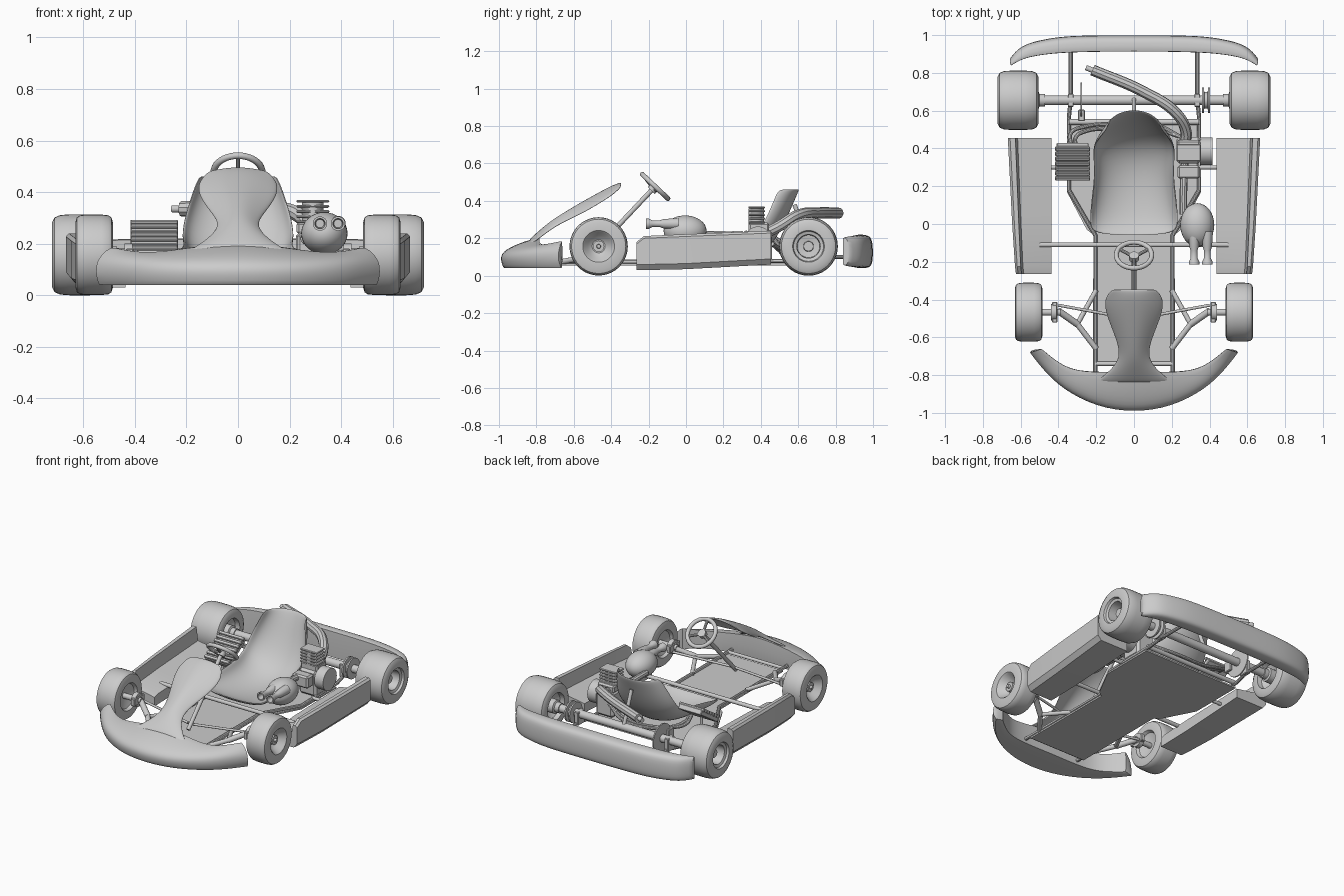
import bpy, bmesh, math
from mathutils import Vector as V

if "Cube" in bpy.data.objects:
    bpy.data.objects.remove(bpy.data.objects["Cube"])


def loft(name, rings, closed=True, cap=True, sub=0, thick=0, crease=()):
    """Skin a list of point rings; optional subdivision, thickness and creased rails."""
    bm = bmesh.new()
    vs = [[bm.verts.new(p) for p in r] for r in rings]
    n = len(rings[0])
    for a, b in zip(vs, vs[1:]):
        for i in range(n if closed else n - 1):
            j = (i + 1) % n
            bm.faces.new((a[i], a[j], b[j], b[i]))
    lay = bm.edges.layers.float.new("crease_edge")
    if closed and cap:
        for r in (vs[0], vs[-1]):
            f = bm.faces.new(r)
            for e in f.edges:
                e[lay] = 0.8
    for a, b in zip(vs, vs[1:]):
        for i in crease:
            bm.edges.get((a[i], b[i]))[lay] = 0.8
    bmesh.ops.recalc_face_normals(bm, faces=bm.faces)
    me = bpy.data.meshes.new(name)
    bm.to_mesh(me)
    bm.free()
    ob = bpy.data.objects.new(name, me)
    bpy.context.collection.objects.link(ob)
    if thick:
        m = ob.modifiers.new("thick", 'SOLIDIFY')
        m.thickness = thick
        m.offset = 0
    if sub:
        ob.modifiers.new("sub", 'SUBSURF').levels = sub
    return ob


def lathe(name, origin, axis, profile, n=32):
    """Revolve (radius, distance) pairs around an axis."""
    o, d = V(origin), V(axis).normalized()
    u = d.orthogonal().normalized()
    w = d.cross(u)
    ang = [2 * math.pi * i / n for i in range(n)]
    return loft(name, [[o + d * t + r * (u * math.cos(a) + w * math.sin(a)) for a in ang]
                       for r, t in profile])


def rod(name, p, q, r, n=20):
    d = V(q) - V(p)
    return lathe(name, p, d, [(r, 0), (r, d.length)], n)


def pipe(name, pts, r, smooth=True):
    cu = bpy.data.curves.new(name, 'CURVE')
    cu.dimensions = '3D'
    cu.bevel_depth, cu.bevel_resolution, cu.use_fill_caps = r, 3, True
    if smooth:
        s = cu.splines.new('BEZIER')
        s.bezier_points.add(len(pts) - 1)
        for b, p in zip(s.bezier_points, pts):
            b.co = p
            b.handle_left_type = b.handle_right_type = 'AUTO'
        s.resolution_u = 8
    else:
        s = cu.splines.new('POLY')
        s.points.add(len(pts) - 1)
        for b, p in zip(s.points, pts):
            b.co = (*p, 1)
    ob = bpy.data.objects.new(name, cu)
    bpy.context.collection.objects.link(ob)
    return ob


def box(name, c, size, rx=0, bevel=0.004):
    bpy.ops.mesh.primitive_cube_add(size=1, location=c, rotation=(rx, 0, 0))
    ob = bpy.context.object
    ob.name = name
    ob.scale = size
    bpy.ops.object.transform_apply(location=False, rotation=False)
    m = ob.modifiers.new("bevel", 'BEVEL')
    m.width = bevel
    return ob


def both(half):
    """Mirror stations given from the centre outwards."""
    return [[V((-p[0], p[1], p[2])) for p in r] for r in half[:0:-1]] + [[V(p) for p in r] for r in half]


# Front bumper: outer xy, inner xy, outer top z, inner top z
half = []
for ox, oy, ix, iy, zo, zi in ((0, -1, 0, -.78, .13, .215), (.2, -.97, .18, -.785, .125, .19),
                               (.38, -.875, .33, -.775, .13, .165), (.48, -.775, .42, -.72, .135, .175),
                               (.553, -.68, .49, -.66, .13, .19)):
    half.append([(ix, iy, .045), (ox * .98, oy + .015, .04), (ox, oy, .075), (ox, oy, zo),
                 ((ox + ix) / 2, (oy + iy) / 2, (zo + zi) / 2 + .01), (ix, iy, zi)])
loft("front_bumper", both(half), sub=2, crease=(0, 1, 5))

# Steering fairing: y, z, half width, edge droop
loft("front_fairing", [[(w * t, y, z - d * t * t) for t in (-1, -.8, -.4, 0, .4, .8, 1)] for y, z, w, d in (
    (-.345, .495, .115, .015), (-.385, .483, .153, .045), (-.45, .45, .157, .055), (-.55, .395, .118, .06),
    (-.65, .335, .078, .045), (-.72, .29, .08, .04), (-.78, .24, .13, .035), (-.84, .185, .21, .025))],
    closed=False, sub=2, thick=.012)

# Rear bumper
half = []
for ox, oy, ix, iy, h in ((0, 1, 0, .915, .09), (.34, 1, .34, .91, .09), (.47, .98, .46, .9, .088),
                          (.6, .95, .585, .88, .083), (.658, .875, .652, .838, .075)):
    half.append([(ix, iy, .13 - h), (ox, oy - .02, .13 - h), (ox, oy, .155 - h), (ox, oy, .1 + h),
                 (ox, oy - .025, .13 + h), (ix, iy, .13 + h)])
loft("rear_bumper", both(half), sub=2, crease=(0, 5))

# Seat: centre line (y, z), rim (y, z), half width
rings = []
for yc, zc, ye, ze, w in ((-.062, .12, -.04, .13, .195), (-.01, .08, -.02, .15, .238), (.15, .06, .12, .18, .225),
                          (.32, .075, .27, .2, .205), (.44, .14, .38, .23, .218), (.52, .27, .43, .31, .205),
                          (.57, .39, .475, .42, .168), (.605, .465, .495, .462, .148)):
    ang = [math.pi / 8 * i for i in range(-4, 5)]
    rings.append([(w * math.sin(a), yc + (ye - yc) * (1 - math.cos(a)), zc + (ze - zc) * (1 - math.cos(a)))
                  for a in ang])
loft("seat", rings, closed=False, sub=2, thick=.012)

# Floor plate
outline = [(.21, -.73), (.21, -.06), (.25, -.03), (.355, .17), (.355, .54)]
loft("floor_plate", [[(-x, y, .055), (x, y, .055), (x, y, .065), (-x, y, .065)] for x, y in outline])

# Wheels
FRONT = [(.022, -.5), (.03, -.5), (.08, -.75), (.09, -1), (.125, -1), (.145, -.92), (.153, -.75), (.156, -.4),
         (.156, .4), (.153, .75), (.145, .92), (.125, 1), (.085, 1), (.077, .9), (.06, .5), (.035, .25),
         (.03, .25), (.03, .6), (.012, .6), (.01, .8)]
REAR = [(.03, -.4), (.06, -.5), (.085, -.7), (.09, -.98), (.125, -1), (.145, -.9), (.154, -.7), (.157, -.35),
        (.157, .35), (.154, .7), (.145, .9), (.125, 1), (.085, .98), (.08, .85), (.063, .8), (.06, .2),
        (.028, .15), (.026, .55), (.012, .55)]
for s, side in ((-1, "left"), (1, "right")):
    ax = (s, 0, 0)
    lathe("front_wheel_" + side, (s * .558, -.467, .157), ax, [(r, t * .073) for r, t in FRONT], 40)
    lathe("rear_wheel_" + side, (s * .614, .655, .157), ax, [(r, t * .108) for r, t in REAR], 40)
    # Front hub, stub axle and suspension arms
    rod("front_hub_" + side, (s * .41, -.467, .157), (s * .44, -.467, .157), .045)
    rod("stub_axle_" + side, (s * .39, -.467, .157), (s * .54, -.467, .157), .018)
    box("kingpin_" + side, (s * .42, -.467, .157), (.028, .11, .05))
    knee = (s * .3, -.53, .1)
    rod("arm_outer_" + side, knee, (s * .4, -.46, .15), .018)
    rod("arm_rear_" + side, knee, (s * .2, -.35, .075), .013)
    rod("arm_front_" + side, knee, (s * .2, -.66, .075), .015)
    rod("tie_rod_" + side, (s * .4, -.43, .14), (s * .02, -.5, .12), .008)
    # Frame rails
    pipe("frame_rail_" + side, [(s * .205, -.8, .075), (s * .205, -.06, .075), (s * .345, .18, .075),
                                (s * .345, .56, .08), (s * .335, .66, .1), (s * .335, .92, .1)], .011, False)
    box("axle_bearing_" + side, (s * .335, .655, .135), (.03, .07, .09))
    lathe("axle_collar_" + side, (s * .47, .655, .157), ax, [(.033, 0), (.033, .03), (.045, .035), (.045, .1)])
    rod("pod_mount_" + side, (s * .34, .3, .08), (s * .56, .3, .08), .011)
    # Side pod: tall outer wall with a shelf sloping inwards
    pod = []
    for y, xo, xr, zt, zs, zb in ((-.265, .625, .595, .18, .09, .03), (-.225, .63, .6, .212, .1, .03),
                                  (0, .645, .61, .222, .11, .035), (.455, .668, .628, .24, .12, .06)):
        pod.append([(s * .437, y, zb), (s * (xo - .025), y, zb), (s * xo, y, zb + .03), (s * xo, y, zt - .012),
                    (s * (xo - .012), y, zt), (s * xr, y, zt), (s * (xr - .012), y, zs + .03), (s * .437, y, zs)])
    loft("side_pod_" + side, pod)

# Cross tubes
rod("cross_tube_front", (-.5, -.11, .11), (.5, -.11, .11), .013)
rod("cross_tube_nose", (-.205, -.74, .075), (.205, -.74, .075), .011)
rod("cross_tube_rear", (-.345, .54, .09), (.345, .54, .09), .015)
rod("seat_stay", (0, .58, .38), (0, .66, .17), .012)

# Rear axle, brake disc and sprocket
rod("rear_axle", (-.55, .655, .157), (.55, .655, .157), .026, 28)
rod("brake_disc", (-.282, .655, .157), (-.274, .655, .157), .095, 40)
box("brake_caliper", (-.278, .575, .16), (.035, .06, .07))
lathe("sprocket", (.36, .655, .157), (1, 0, 0), [(.068, 0), (.068, .01), (.045, .012), (.045, .03), (.068, .032),
                                               (.068, .042)], 36)

# Steering wheel and column
c, d = V((0, -.165, .477)), V((0, .69, .73)).normalized()
bpy.ops.mesh.primitive_torus_add(location=c, rotation=d.to_track_quat('Z', 'Y').to_euler(), major_radius=.094,
                                 minor_radius=.013, major_segments=40, minor_segments=12)
bpy.context.object.name = "steering_wheel"
up = V((1, 0, 0)).cross(d)
for i in range(3):
    a = math.radians(90 + 120 * i)
    rod("wheel_spoke_%d" % i, c - d * .015, c + (V((1, 0, 0)) * math.cos(a) + up * math.sin(a)) * .09, .009, 10)
rod("wheel_hub", c - d * .03, c, .026)
rod("steering_column", c - d * .01, (0, -.53, .09), .013)

# Engine
box("crankcase", (.29, .39, .16), (.13, .14, .17), bevel=.015)
rod("flywheel_cover", (.35, .385, .19), (.415, .385, .19), .073, 32)
box("engine_block", (.29, .39, .26), (.125, .11, .05), bevel=.01)
rod("cylinder", (.29, .375, .25), (.29, .375, .36), .042)
for i in range(5):
    box("cooling_fin_%d" % i, (.29, .378, .285 + .02 * i), (.128, .09, .011))
box("carburettor", (.29, .275, .2), (.12, .07, .08), bevel=.01)
pipe("intake_hose", [(.262, .05, .22), (.262, .18, .22), (.268, .33, .21)], .02)

# Exhaust
pipe("exhaust", [(.27, .43, .23), (.275, .49, .26), (.22, .59, .32), (.05, .7, .335), (-.22, .815, .335)], .03)
rod("exhaust_tip", (-.21, .81, .335), (-.255, .828, .335), .014)

# Air box with twin intake trumpets
bpy.ops.mesh.primitive_uv_sphere_add(segments=32, ring_count=16, radius=1, location=(.335, -.005, .24))
bpy.context.object.name = "air_box"
bpy.context.object.scale = (.09, .115, .082)
for i, x in enumerate((.318, .388)):
    lathe("intake_trumpet_%d" % i, (x, -.04, .278), (0, -1, 0),
          [(.03, 0), (.025, .08), (.018, .1), (.018, .14), (.028, .16), (.028, .175), (.02, .175), (.016, .13)], 24)

# Radiator with slats and hoses
tilt = math.radians(33)
c, along, out = V((-.325, .33, .215)), V((0, math.cos(tilt), math.sin(tilt))), V((0, -math.sin(tilt), math.cos(tilt)))
box("radiator", c, (.17, .215, .035), tilt)
for i in range(7):
    box("radiator_slat_%d" % i, c + along * (.031 * (i - 3)) + out * .018, (.184, .02, .02), tilt, .003)
for i in range(2):
    o = .025 * i
    pipe("coolant_hose_%d" % i, [(-.33 + o, .41, .23 - o), (-.335 + o, .48 - o, .2), (-.26, .515 - o, .17),
                                 (-.1, .53 - o, .13), (.1, .53 - o, .13), (.25, .46, .17)], .011)
rod("radiator_bracket", (-.325, .3, .2), (-.325, .3, .07), .01)

# Bake modifiers and curves, then shade
bpy.ops.object.select_all(action='SELECT')
bpy.context.view_layer.objects.active = bpy.data.objects["seat"]
bpy.ops.object.convert(target='MESH')
bpy.ops.object.shade_smooth_by_angle(angle=math.radians(35))
